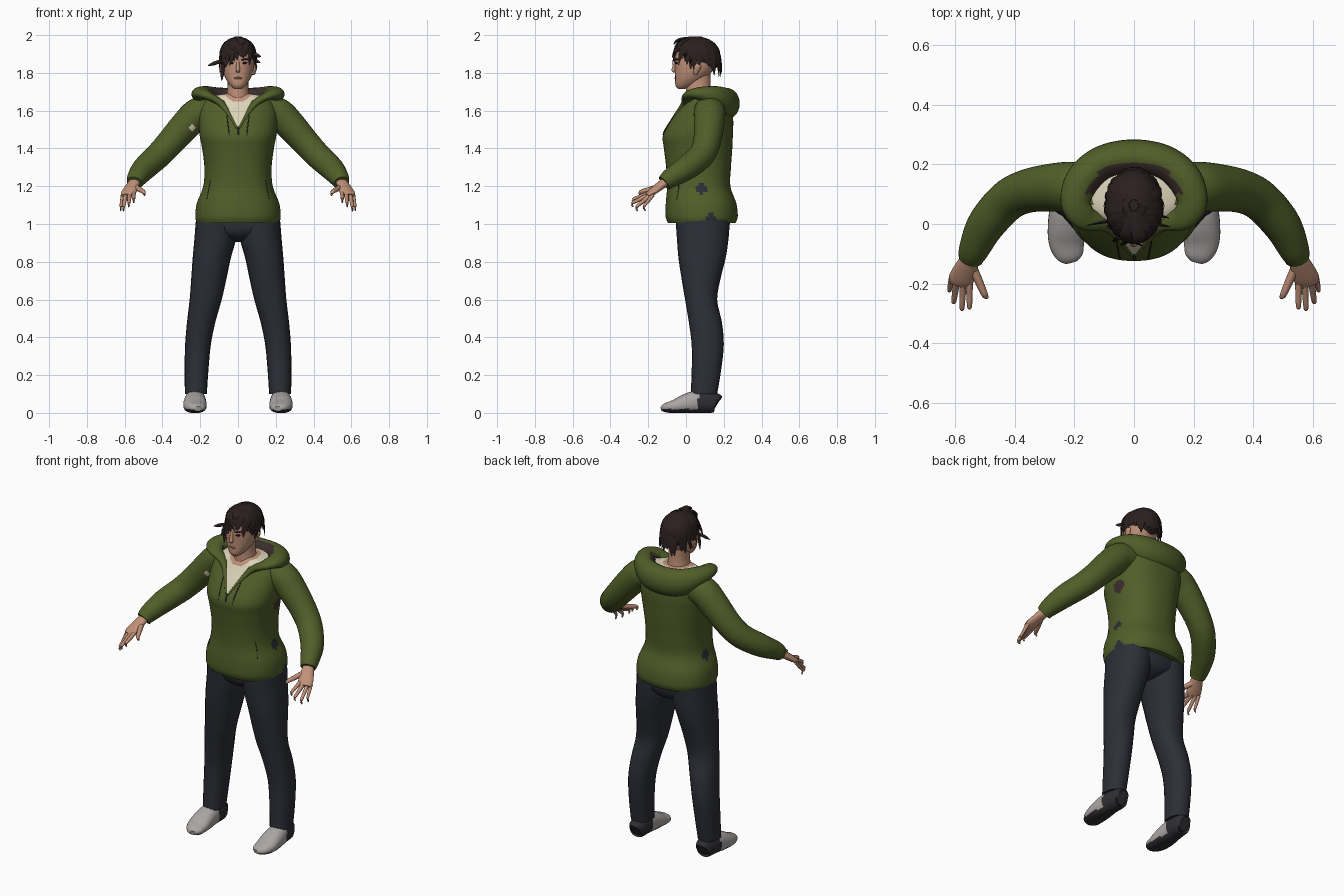
import bpy, bmesh, math, random
from mathutils import Vector
from mathutils.bvhtree import BVHTree

random.seed(4)
cube = bpy.data.objects.get("Cube")
if cube:
    bpy.data.objects.remove(cube, do_unlink=True)


def material(name, *rgb):
    m = bpy.data.materials.new(name)
    m.use_nodes = True
    m.diffuse_color = (*rgb, 1)
    bsdf = next(n for n in m.node_tree.nodes if n.type == "BSDF_PRINCIPLED")
    bsdf.inputs["Base Color"].default_value = (*rgb, 1)
    return m


GREEN = material("olive green", .083, .112, .022)
NAVY = material("dark navy", .026, .028, .038)
GREY = material("light grey", .40, .38, .37)
DARK = material("charcoal", .028, .028, .033)
SKIN = material("skin", .53, .285, .19)
HAIR = material("dark brown hair", .024, .014, .014)
CREAM = material("cream", .72, .66, .49)
LINING = material("brown lining", .045, .028, .025)
LIPS = material("lips", .36, .15, .115)


def stack(z, rx, front, back, cx=0):
    """A level ring: centre and two radii."""
    return (cx, (front + back) / 2, z, rx, (back - front) / 2)


def smooth_keys(keys, steps):
    """Catmull-Rom interpolation of number tuples."""
    out = []
    for i in range(len(keys) - 1):
        p = [keys[max(0, min(len(keys) - 1, i + d))] for d in (-1, 0, 1, 2)]
        for s in range(steps):
            t = s / steps
            out.append([b + .5 * t * (c - a + t * (2*a - 5*b + 4*c - d + t * (3*(b - c) + d - a)))
                        for a, b, c, d in zip(*p)])
    return out + [list(keys[-1])]


def loft(bm, keys, level=False, seg=16, steps=4, power=2, ref=None, sx=1):
    """Skin rounded rings along a path; level rings stay horizontal."""
    rows = smooth_keys(keys, steps)
    cen = [Vector(r[:3]) for r in rows]
    if ref is None:
        chord = (cen[-1] - cen[0]).normalized()
        ref = Vector((0, 1, 0)) if abs(chord.z) > .9 else Vector((0, 0, 1))
    rings = []
    for i, r in enumerate(rows):
        side, up = Vector((1, 0, 0)), Vector((0, 1, 0))
        if not level:
            t = (cen[min(i + 1, len(cen) - 1)] - cen[max(i - 1, 0)]).normalized()
            side = t.cross(ref).normalized()
            up = side.cross(t)
        ring = []
        for j in range(seg):
            a = math.tau * j / seg
            c, s = math.cos(a), math.sin(a)
            c = math.copysign(abs(c) ** (2 / power), c)
            s = math.copysign(abs(s) ** (2 / power), s)
            co = cen[i] + side * (c * r[3]) + up * (s * r[-1])
            ring.append(bm.verts.new((co.x * sx, co.y, max(co.z, 0))))
        rings.append(ring)
    for a, b in zip(rings, rings[1:]):
        for j in range(seg):
            k = (j + 1) % seg
            bm.faces.new((a[j], a[k], b[k], b[j]))
    bm.faces.new(rings[0])
    bm.faces.new(rings[-1])


def finish(bm, name, mats, rule=None):
    bmesh.ops.recalc_face_normals(bm, faces=bm.faces)
    bm.normal_update()
    if rule:
        for f in bm.faces:
            f.material_index = rule(f.calc_center_median(), f.normal)
    me = bpy.data.meshes.new(name)
    bm.to_mesh(me)
    bm.free()
    for m in mats:
        me.materials.append(m)
    me.shade_smooth()
    me.set_sharp_from_angle(angle=math.radians(50))
    bpy.context.collection.objects.link(bpy.data.objects.new(name, me))


def part(name, keys, mats, rule=None, **kw):
    bm = bmesh.new()
    loft(bm, keys, **kw)
    finish(bm, name, mats, rule)


def near(c, x, y, z, r):
    return (Vector((abs(c.x), c.y, c.z)) - Vector((x, y, z))).length < r


# Trousers: hips and two legs
part("trouser_hips", [stack(.905, .025, .03, .17), stack(.93, .10, -.02, .21),
                      stack(.97, .205, -.046, .228), stack(1.04, .21, -.05, .235)], [NAVY],
     level=True, seg=32, power=2.3)
leg = [stack(.10, .058, .025, .165, .223), stack(.22, .063, .03, .185, .22),
       stack(.36, .068, .03, .20, .212), stack(.48, .075, .015, .19, .195),
       stack(.60, .085, -.005, .165, .171), stack(.72, .094, -.025, .185, .153),
       stack(.82, .101, -.04, .21, .139), stack(.92, .110, -.048, .225, .121),
       stack(1.02, .108, -.055, .232, .115)]
shoe = [(.222, .166, .05, .03, .04), (.222, .15, .055, .047, .054), (.226, .07, .06, .055, .06),
        (.228, 0, .048, .061, .052), (.226, -.06, .034, .06, .036), (.215, -.108, .026, .045, .024),
        (.210, -.128, .022, .022, .012)]

# Sleeve, palm and fingers
sleeve = [(.13, .125, 1.60, .08), (.21, .125, 1.585, .084), (.28, .122, 1.52, .08),
          (.36, .11, 1.43, .073), (.425, .078, 1.36, .069), (.495, .0, 1.295, .064),
          (.535, -.08, 1.245, .052), (.548, -.115, 1.217, .042)]
palm = [(.543, -.10, 1.23, .028, .025), (.56, -.14, 1.20, .037, .022),
        (.58, -.185, 1.165, .042, .017), (.587, -.205, 1.15, .032, .011)]
fingers = [((.610, -.175, 1.155), (.621, -.215, 1.07), .0095),
           ((.595, -.188, 1.155), (.606, -.256, 1.068), .0105),
           ((.574, -.194, 1.157), (.578, -.28, 1.09), .0105),
           ((.553, -.195, 1.163), (.552, -.275, 1.112), .0105),
           ((.545, -.14, 1.198), (.495, -.238, 1.15), .014)]

for sx, side in ((1, "left"), (-1, "right")):
    part(side + "_trouser_leg", leg, [NAVY], level=True, seg=20, sx=sx, power=2.2)
    part(side + "_shoe", shoe, [GREY, DARK], lambda c, n: int(c.y > .065 or c.z < .02),
         seg=28, steps=6, sx=sx, power=2.3)
    torn = sx < 0
    part(side + "_sleeve", sleeve, [GREEN, CREAM],
         lambda c, n: int(torn and near(c, .245, .05, 1.51, .016)), seg=32, steps=7, sx=sx)
    bm = bmesh.new()
    loft(bm, palm, sx=sx)
    for base, tip, r in fingers:
        a, b = Vector(base), Vector(tip)
        mid = a.lerp(b, .5) + Vector((0, -.006, .008))
        loft(bm, [(*a, r * 1.15), (*mid, r), (*a.lerp(mid, 1.85), r * .75), (*b, r * .3)],
             seg=8, steps=3, sx=sx)
    finish(bm, side + "_hand", [SKIN])

# Hoodie body with the shirt and neckline showing in the open front
body = bmesh.new()
loft(body, [stack(1.005, .218, -.095, .262), stack(1.04, .226, -.108, .274),
            stack(1.11, .218, -.107, .266), stack(1.20, .184, -.10, .235),
            stack(1.30, .178, -.105, .238), stack(1.40, .19, -.117, .245),
            stack(1.47, .203, -.122, .248), stack(1.55, .208, -.08, .25),
            stack(1.62, .20, -.03, .24), stack(1.67, .155, .002, .21),
            stack(1.69, .07, .02, .14)], level=True, seg=88, steps=6, power=2.3)
for sx in (1, -1):
    fs = [f for f in body.faces if f.calc_center_median().y < .06]
    geom = {g for f in fs for g in (*f.verts, *f.edges)} | set(fs)
    bmesh.ops.bisect_plane(body, geom=list(geom), plane_co=(0, 0, 1.5), plane_no=(sx, 0, -.47))
body_tree = BVHTree.FromBMesh(body)


def body_rule(c, n):
    if c.z > 1.64 and (c.x / .085) ** 2 + ((c.y - .07) / .085) ** 2 < 1:
        return 4
    if c.y < .06 and abs(c.x) < .47 * (c.z - 1.5) or c.z > 1.655 and abs(c.x) < .14:
        return 1
    if near(c, .20, .085, 1.19, .03) or (c.x > .1 and c.z < 1.07 - abs(c.y - .13) * 1.4 and c.y > .09):
        return 2
    return 3 if c.x > 0 and near(c, .195, .10, 1.425, .035) else 0


finish(body, "hoodie_body", [GREEN, CREAM, NAVY, LINING, SKIN], body_rule)

# Lowered hood draped around the neck, running down into the open front
half = [(0, .222, 1.638, .062, .08), (.10, .205, 1.645, .06, .078), (.17, .15, 1.672, .058, .06),
        (.196, .075, 1.69, .05, .036), (.165, .022, 1.682, .042, .024), (.092, -.005, 1.64, .022, .017),
        (.045, -.055, 1.575, .010, .010), (.006, -.105, 1.505, .005, .006)]
hood = [(-k[0], *k[1:]) for k in reversed(half[1:])] + half


def hood_rule(c, n):
    inward = Vector((-c.x, .09 - c.y, .03)).normalized()
    return int(c.y > .10 and c.z > 1.665 and n.dot(inward) > .6)


part("hood", hood, [GREEN, LINING], hood_rule, seg=24, steps=6)


def onto(tree, x, z):
    return tree.ray_cast(Vector((x, -1, z)), Vector((0, 1, 0)))[0]


def stroke(name, tree, a, b, r, mat, mirror=True):
    """A thin strip laid on the front of a surface."""
    bm = bmesh.new()
    for sx in (1, -1) if mirror else (1,):
        pts = [onto(tree, a[0] + (b[0] - a[0]) * t / 4, a[1] + (b[1] - a[1]) * t / 4) for t in range(5)]
        loft(bm, [(*p, r * k) for p, k in zip(pts, (.5, 1, 1, 1, .5))], seg=8, steps=2, sx=sx)
    finish(bm, name, [mat])


stroke("drawstrings", body_tree, (.06, 1.585), (.045, 1.465), .0028, DARK)
stroke("pocket_slits", body_tree, (.145, 1.24), (.165, 1.13), .002, DARK)
stroke("zip", body_tree, (0, 1.515), (.002, 1.47), .004, DARK, mirror=False)

# Head, neck, nose and ears
head = bmesh.new()
loft(head, [stack(1.715, .02, -.042, -.005), stack(1.735, .043, -.056, .05),
            stack(1.77, .066, -.057, .10), stack(1.81, .08, -.058, .14),
            stack(1.86, .086, -.06, .165), stack(1.91, .084, -.056, .168),
            stack(1.96, .055, -.02, .13)], level=True, seg=32, steps=5, power=2.15)
head_tree = BVHTree.FromBMesh(head)
loft(head, [stack(1.62, .075, .0, .15), stack(1.68, .062, .0, .135),
            stack(1.73, .055, .0, .13), stack(1.79, .055, .0, .13)], level=True, seg=24)
loft(head, [(0, -.054, 1.865, .007), (0, -.062, 1.835, .009), (0, -.066, 1.815, .012),
            (0, -.06, 1.803, .008)], level=True, seg=12)
for sx in (1, -1):
    loft(head, [(.083, .05, 1.79, .006, .008), (.089, .055, 1.81, .008, .015),
                (.093, .06, 1.835, .009, .02), (.09, .06, 1.85, .006, .012)], level=True, seg=12, sx=sx)
finish(head, "head", [SKIN])
stroke("eyes", head_tree, (.024, 1.852), (.048, 1.853), .005, HAIR)
stroke("eyebrows", head_tree, (.015, 1.869), (.058, 1.874), .004, HAIR)
stroke("mouth", head_tree, (-.02, 1.772), (.02, 1.772), .005, LIPS, mirror=False)

# Hair: a cap with layered locks, a parting over the brow and a few stray tufts
crown = Vector((0, .062, 1.893))


def hair_end(az):
    parting = max(0, 1 - abs(az + 1.33) / .42)
    return 1.832 - .036 * math.sin(az) + .05 * parting


hair = bmesh.new()
bmesh.ops.create_uvsphere(hair, u_segments=32, v_segments=18, radius=1)
for v in hair.verts:
    az = math.atan2(v.co.y, v.co.x)
    h = math.hypot(v.co.x, v.co.y)
    drop = .098
    if v.co.z < 0:
        h, drop = h ** .6, max(.01, crown.z - hair_end(az))
    v.co = crown + Vector((.094 * h * math.cos(az), .12 * h * math.sin(az), drop * v.co.z))
for layer, count in enumerate((12, 20, 30)):
    for i in range(count):
        az = math.tau * (i + random.uniform(-.4, .4)) / count
        az = math.atan2(math.sin(az), math.cos(az))
        end = hair_end(az) + .045 * (2 - layer) / 2 + random.uniform(-.022, .012)
        twist = random.uniform(-.35, .35)
        lift = random.uniform(0, .035)
        keys = []
        for u, w in ((.1 + .15 * layer, .4), (.5, 1), (.75, .9), (1, .12)):
            a = u * math.pi / 2
            size = (1.02 + .025 * u + lift * u * u) * math.sin(a)
            turn = az + twist * (u - .5)
            keys.append((.094 * size * math.cos(turn), crown.y + .121 * size * math.sin(turn),
                         end + (1.992 - end) * math.cos(a), .022 * w, .007 * w))
        out = Vector((math.cos(az), math.sin(az), 1)).normalized()
        loft(hair, keys, seg=6, steps=2, ref=out)
for a, b in (((-.085, .01, 1.865), (-.16, -.005, 1.838)), ((-.08, -.01, 1.85), (-.086, -.01, 1.757)),
             ((.08, .0, 1.90), (.122, -.01, 1.885)), ((.08, .03, 1.87), (.118, .02, 1.855)),
             ((-.02, -.055, 1.92), (-.045, -.073, 1.84)), ((-.05, -.045, 1.90), (-.07, -.06, 1.825)),
             ((-.01, -.055, 1.93), (.03, -.074, 1.88))):
    a, b = Vector(a), Vector(b)
    loft(hair, [(*a, .009, .007), (*a.lerp(b, .6), .010, .004), (*b, .001, .001)], seg=6, steps=2,
         ref=Vector((.1, 1, .1)))
finish(hair, "hair", [HAIR])
